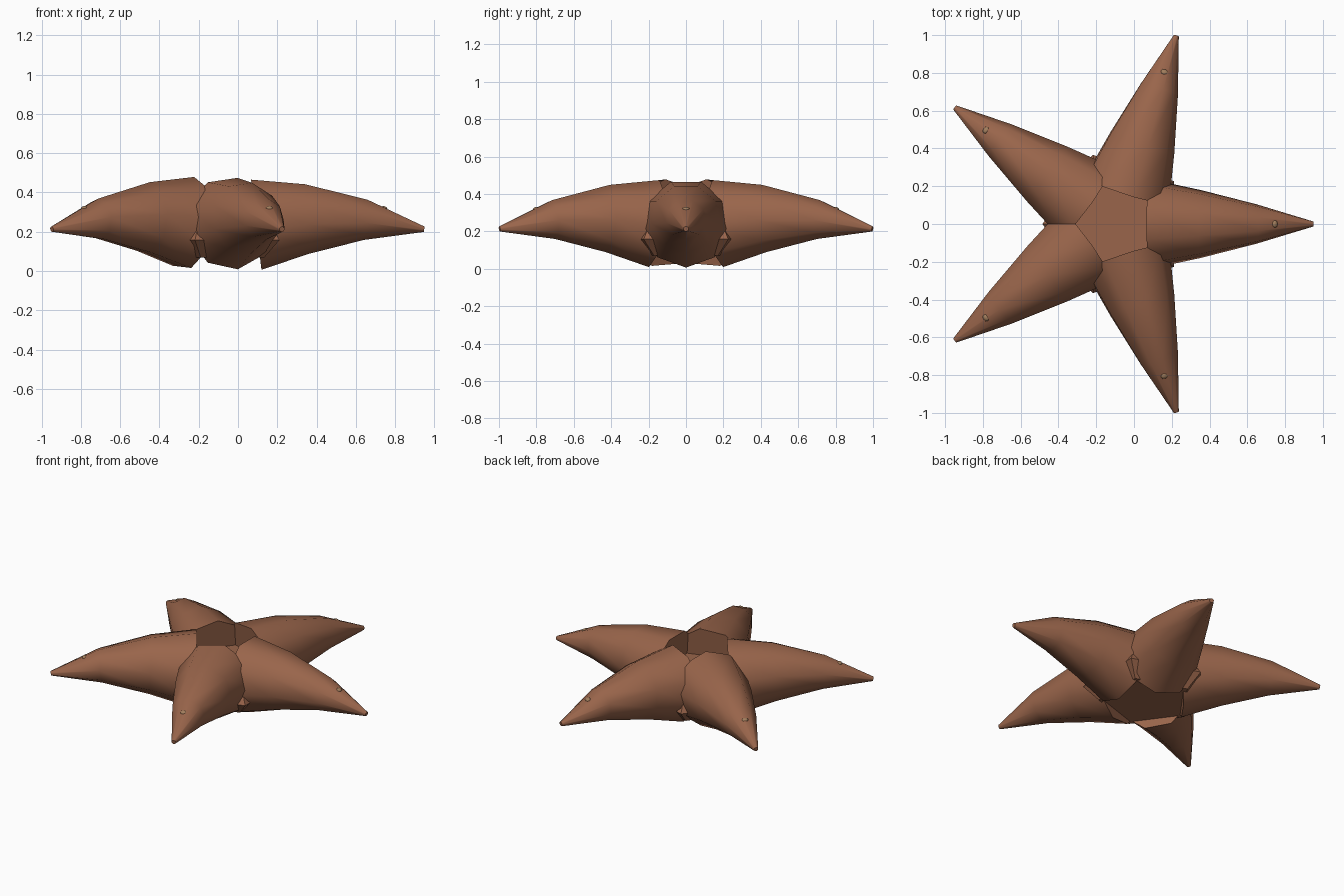
import bpy, bmesh, math
from mathutils import Vector, Matrix

if "Cube" in bpy.data.objects:
    bpy.data.objects.remove(bpy.data.objects["Cube"])

CX = -0.10      # hub position on x
SIDES = 9

def material(name, rgb):
    m = bpy.data.materials.new(name)
    m.diffuse_color = (*rgb, 1)
    m.use_nodes = True
    m.node_tree.nodes["Principled BSDF"].inputs["Base Color"].default_value = m.diffuse_color
    return m

brown = material("brown", (0.32, 0.13, 0.07))
tan = material("tan", (0.36, 0.21, 0.11))

def finish(bm, name, mat, smooth=None):
    bmesh.ops.recalc_face_normals(bm, faces=bm.faces)
    me = bpy.data.meshes.new(name)
    bm.to_mesh(me)
    bm.free()
    me.materials.append(mat)
    ob = bpy.data.objects.new(name, me)
    bpy.context.collection.objects.link(ob)
    if smooth:
        bpy.context.view_layer.objects.active = ob
        ob.select_set(True)
        bpy.ops.object.shade_smooth_by_angle(angle=math.radians(smooth))
        ob.select_set(False)
    return ob

def skin(bm, rings):
    loops = [[bm.verts.new(p) for p in r] for r in rings]
    n = len(loops[0])
    for a, b in zip(loops, loops[1:]):
        for i in range(n):
            j = (i + 1) % n
            bm.faces.new((a[i], a[j], b[j], b[i]))
    bm.faces.new(loops[0])
    bm.faces.new(loops[-1])

# arm sections: distance from hub, centre height, radius, tilt of the section
SECTIONS = [(0.192, 0.243, 0.238, 0.115), (0.45, 0.270, 0.183, 0.05),
            (0.75, 0.264, 0.106, -0.09), (1.048, 0.213, 0.014, -0.17)]

for k in range(5):
    turn = Matrix.Translation((CX, 0, 0)) @ Matrix.Rotation(math.radians(72 * k), 4, 'Z')

    # tapered, slightly arched arm
    rings = []
    for r, z, rad, tilt in SECTIONS:
        ring = []
        for i in range(SIDES):
            a = math.radians(-90 + 72 * k) + math.tau * i / SIDES
            y, h = rad * math.cos(a), rad * math.sin(a)
            ring.append(turn @ Vector((r - h * math.sin(tilt), y, z + h * math.cos(tilt))))
        rings.append(ring)
    bm = bmesh.new()
    skin(bm, rings)
    finish(bm, f"arm_{k + 1}", brown, 60)

    # little bump near the arm tip
    bm = bmesh.new()
    place = turn @ Matrix.Translation((0.845, 0, 0.319)) @ Matrix.Rotation(0.4, 4, 'Y')
    bmesh.ops.create_uvsphere(bm, u_segments=8, v_segments=5, radius=1,
                              matrix=place @ Matrix.Diagonal((0.017, 0.021, 0.011, 1)))
    finish(bm, f"bump_{k + 1}", tan, 60)

# five-cornered hub hidden between the arms, corners peeking out of the gaps
bm = bmesh.new()
skin(bm, [[(CX + r * math.cos(math.radians(36 + 72 * i)),
            r * math.sin(math.radians(36 + 72 * i)), z) for i in range(5)]
          for r, z in ((0.29, 0.07), (0.385, 0.158), (0.32, 0.25), (0.27, 0.29))])
finish(bm, "hub", brown)
